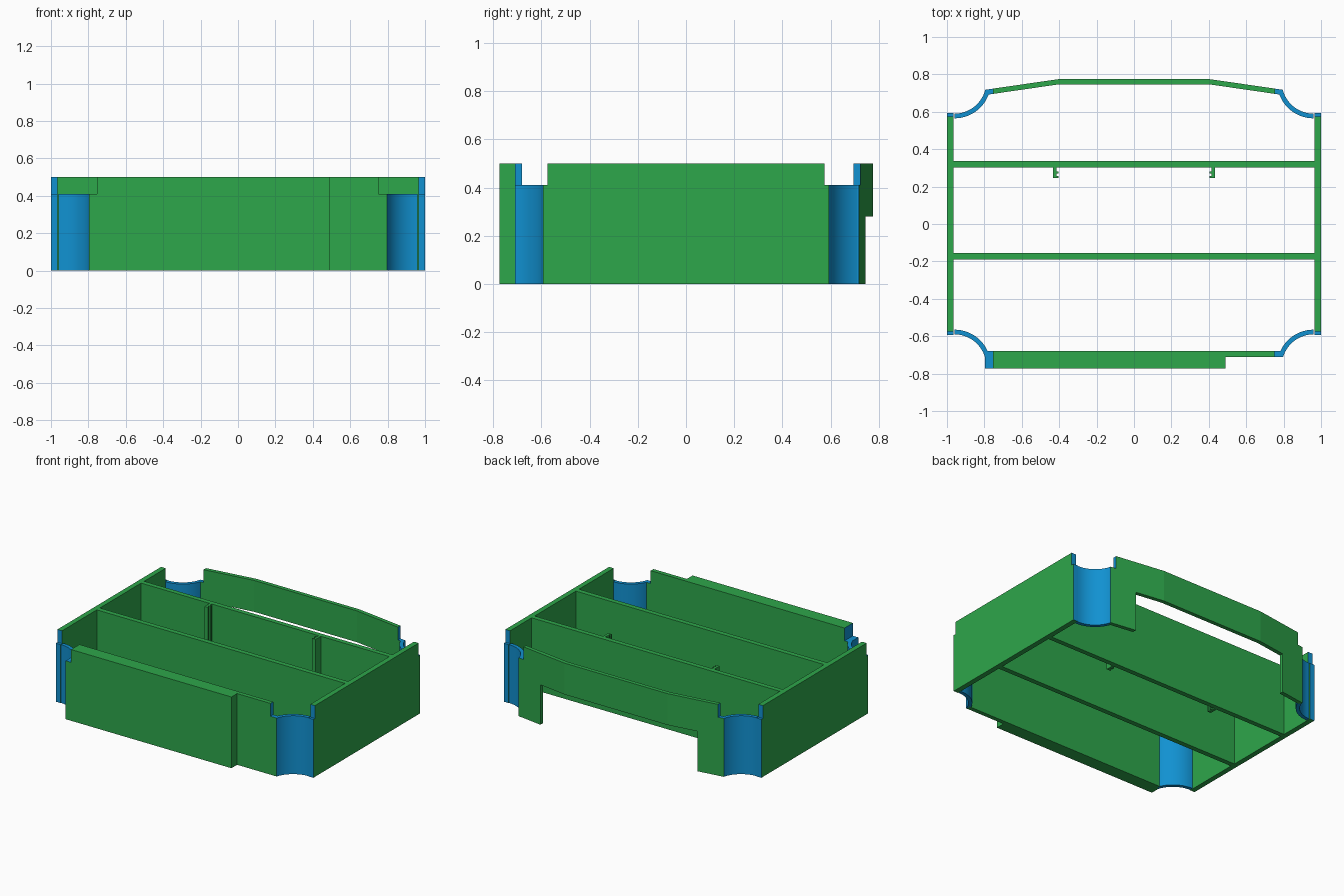
import bpy, bmesh, math
from mathutils import Vector

if "Cube" in bpy.data.objects:
    bpy.data.objects.remove(bpy.data.objects["Cube"])


def material(name, rgb):
    m = bpy.data.materials.new(name)
    m.diffuse_color = (*rgb, 1)
    m.use_nodes = True
    m.node_tree.nodes["Principled BSDF"].inputs["Base Color"].default_value = m.diffuse_color
    return m


GREEN = material("green", (0.027, 0.385, 0.07))
BLUE = material("blue", (0.0056, 0.285, 0.64))
H, STEP = 0.5, 0.41      # wall height, height of the corner ledges
END = 0.797              # half length of front and back walls
CX, CY, R0, R1 = 0.96, 0.76, 0.17, 0.195   # corner scoop centre and radii


def slab(name, pts, axis, a, b, rule=None, cuts=(), warp=None, base=GREEN):
    """Extrude a 2D outline along an axis from a to b; rule(face) picks blue faces."""
    place = {"x": lambda u, v, w: (w, u, v),
             "y": lambda u, v, w: (u, w, v),
             "z": lambda u, v, w: (u, v, w)}[axis]
    bm = bmesh.new()
    face = bm.faces.new([bm.verts.new(place(u, v, a)) for u, v in pts])
    new = bmesh.ops.extrude_face_region(bm, geom=[face], use_keep_orig=True)["geom"]
    shift = Vector(place(0, 0, b - a))
    for v in new:
        if isinstance(v, bmesh.types.BMVert):
            v.co += shift
    for x in cuts:
        bmesh.ops.bisect_plane(bm, geom=bm.verts[:] + bm.edges[:] + bm.faces[:],
                               plane_co=(x, 0, 0), plane_no=(1, 0, 0))
    if warp:
        for v in bm.verts:
            v.co.y += warp(v.co.x)
    bmesh.ops.recalc_face_normals(bm, faces=bm.faces)
    bm.normal_update()
    for f in bm.faces:
        f.material_index = int(bool(rule and rule(f)))
    me = bpy.data.meshes.new(name)
    bm.to_mesh(me)
    bm.free()
    me.materials.append(base)
    me.materials.append(BLUE)
    ob = bpy.data.objects.new(name, me)
    bpy.context.collection.objects.link(ob)
    return ob


def box(name, x0, x1, y0, y1, z0=0, z1=H):
    return slab(name, [(x0, y0), (x1, y0), (x1, y1), (x0, y1)], "z", z0, z1)


# Blue on the ledges and on the wall ends facing the corners
def ledge(f):
    return f.normal.z > 0.9 and f.calc_center_median().z < 0.45


def long_rule(f):
    c = f.calc_center_median()
    return ledge(f) or (abs(f.normal.x) > 0.9 and abs(c.x) > 0.7)


def side_rule(f):
    return ledge(f) or abs(f.normal.y) > 0.9


# Front wall with its thicker panel
slab("front_wall", [(-END, 0), (END, 0), (END, STEP), (0.75, STEP), (0.75, H),
                    (-0.755, H), (-0.755, STEP), (-END, STEP)],
     "y", -0.71, -0.68, long_rule)
slab("front_panel", [(-END, 0), (0.49, 0), (0.49, H), (-0.755, H),
                     (-0.755, STEP), (-END, STEP)],
     "y", -0.773, -0.71, long_rule)

# Back wall with angled ends and a wide opening underneath
slab("back_wall", [(-END, 0), (-0.61, 0), (-0.61, 0.28), (0.61, 0.28), (0.61, 0),
                   (END, 0), (END, STEP), (0.755, STEP), (0.755, H),
                   (-0.755, H), (-0.755, STEP), (-END, STEP)],
     "y", 0.747, 0.775, long_rule, cuts=(-0.4, 0.4),
     warp=lambda x: -0.145 * max(0, abs(x) - 0.4))

# Side walls, stepped at both ends
for s, label in ((-1, "left"), (1, "right")):
    slab(label + "_wall", [(-0.593, 0), (0.593, 0), (0.593, STEP), (0.575, STEP),
                           (0.575, H), (-0.575, H), (-0.575, STEP), (-0.593, STEP)],
         "x", s * 0.964, s, side_rule)

# Scooped corners
N = 16
for sx, lx in ((-1, "left"), (1, "right")):
    for sy, ly in ((-1, "front"), (1, "back")):
        def arc(r, y_end):
            start, end = math.pi / 2, math.asin((CY - y_end) / r)
            angles = [start + (end - start) * i / N for i in range(N + 1)]
            return [(sx * (CX - r * math.cos(t)), sy * (CY - r * math.sin(t)))
                    for t in angles]
        # The scoop bulges towards the middle of the box
        outline = arc(R0, 0.71) + arc(R1, 0.70)[::-1]
        ob = slab(f"{ly}_{lx}_corner", outline, "z", 0, STEP, base=BLUE)
        bpy.context.view_layer.objects.active = ob
        ob.select_set(True)
        bpy.ops.object.shade_smooth_by_angle(angle=math.radians(30))
        ob.select_set(False)
        # Pull the arc inward across the wall joint
        for v in ob.data.vertices:
            v.co.x = sx * (2 * CX - abs(v.co.x)) if abs(v.co.x) > CX else v.co.x

# Dividers
box("back_divider", -0.964, 0.964, 0.302, 0.336)
box("front_divider", -0.964, 0.964, -0.19, -0.155)

# Guide rails with two small ribs each
for s, label in ((-1, "left"), (1, "right")):
    def rail(name, x0, x1, y0, y1):
        box(f"{label}_{name}", min(s * x0, s * x1), max(s * x0, s * x1), y0, y1)
    rail("rail", 0.415, 0.432, 0.245, 0.302)
    rail("rail_outer_rib", 0.403, 0.415, 0.245, 0.256)
    rail("rail_inner_rib", 0.403, 0.415, 0.270, 0.281)
